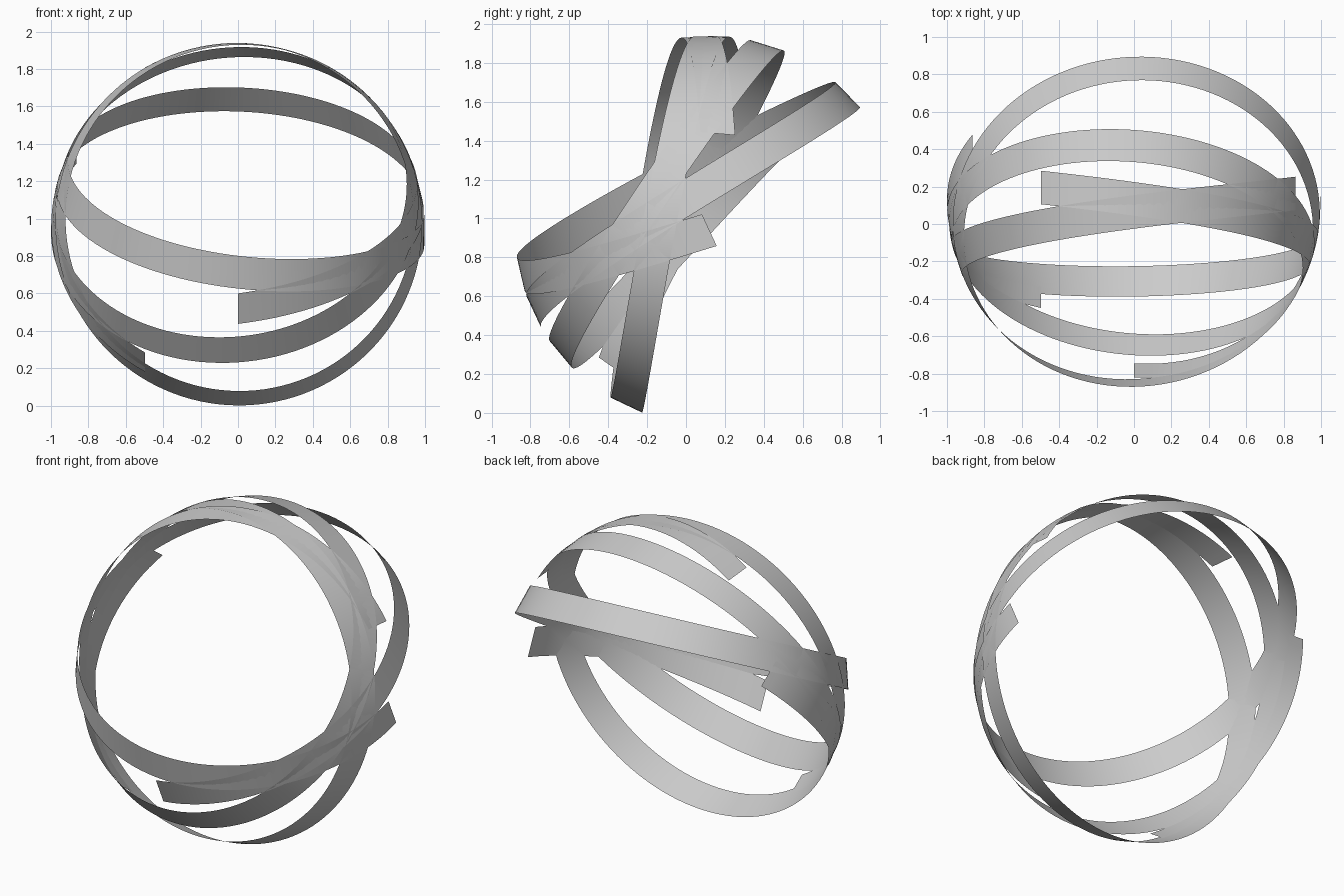
import bpy, bmesh
from math import sin, cos, radians, asin, pi
from mathutils import Matrix, Vector

cube = bpy.data.objects.get("Cube")
if cube:
    bpy.data.objects.remove(cube, do_unlink=True)

SWEEP = radians(450)   # each ribbon runs one and a quarter turns
RISE = 0.35            # how far a ribbon bulges off its great circle
HALF = 0.09            # half the ribbon width, as an angle on the unit sphere
STEPS = 150
CENTRE = Vector((0, 0.12, 0.94))

# Plain grey
grey = bpy.data.materials.new("plain_grey")
grey.use_nodes = True
colour = (0.6, 0.6, 0.6, 1)
grey.diffuse_color = colour
grey.node_tree.nodes["Principled BSDF"].inputs["Base Color"].default_value = colour


def ribbon(name, tilt, start):
    """Thin band wound on a sphere, tilted about the x axis."""
    turn = Matrix.Rotation(radians(tilt), 3, 'X')
    bm = bmesh.new()
    previous = None
    for i in range(STEPS + 1):
        f = i / STEPS
        t = radians(start) + SWEEP * f
        lat = asin(RISE * sin(pi * f))
        row = []
        for a in (lat - HALF, lat + HALF):
            p = Vector((cos(a) * cos(t), cos(a) * sin(t), sin(a)))
            row.append(bm.verts.new(turn @ p + CENTRE))
        if previous:
            bm.faces.new((previous[0], row[0], row[1], previous[1]))
        previous = row
    mesh = bpy.data.meshes.new(name)
    bm.to_mesh(mesh)
    bm.free()
    mesh.materials.append(grey)
    mesh.shade_smooth()
    obj = bpy.data.objects.new(name, mesh)
    bpy.context.collection.objects.link(obj)


# Three equal ribbons, each tilted further and starting a third of a turn back
for i, name in enumerate(("low_ribbon", "middle_ribbon", "steep_ribbon")):
    ribbon(name, 25 + 30 * i, -90 - 120 * i)
